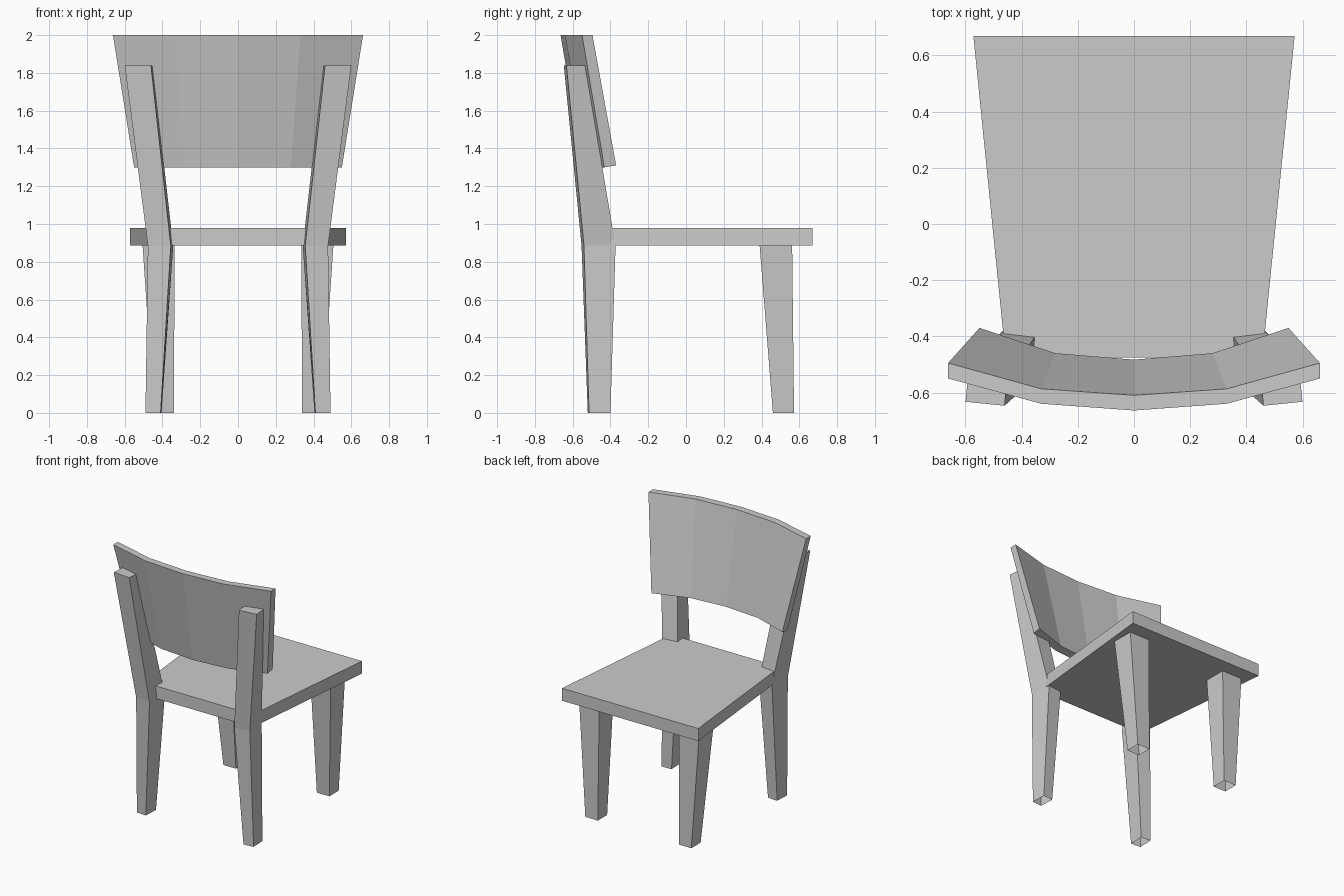
import bpy
import bmesh

if "Cube" in bpy.data.objects:
    bpy.data.objects.remove(bpy.data.objects["Cube"])


def loft(name, sections, cap_start=True, cap_end=True, mirror=False):
    """Skin matching closed cross-sections, optionally mirrored across x."""
    bm = bmesh.new()
    rings = [[bm.verts.new(p) for p in s] for s in sections]
    n = len(rings[0])
    for a, b in zip(rings, rings[1:]):
        for i in range(n):
            j = (i + 1) % n
            bm.faces.new((a[i], a[j], b[j], b[i]))
    if cap_start:
        bm.faces.new(rings[0][::-1])
    if cap_end:
        bm.faces.new(rings[-1])
    bmesh.ops.recalc_face_normals(bm, faces=bm.faces[:])
    mesh = bpy.data.meshes.new(name)
    bm.to_mesh(mesh)
    bm.free()
    obj = bpy.data.objects.new(name, mesh)
    bpy.context.collection.objects.link(obj)
    if mirror:
        mod = obj.modifiers.new("mirror", 'MIRROR')
        mod.use_axis = (True, False, False)
        mod.use_mirror_merge = False
    return obj


def at_height(points, z):
    return [(x, y, z) for x, y in points]


# Seat: tapered board, wider away from the backrest
seat = [(-0.457, -0.475), (0.457, -0.475), (0.572, 0.67), (-0.572, 0.67)]
loft("seat", [at_height(seat, 0.885), at_height(seat, 0.98)])

# Front legs: tapering, open at the ends
leg_foot = [(0.34, 0.46), (0.445, 0.46), (0.445, 0.572), (0.34, 0.572)]
leg_top = [(0.335, 0.39), (0.505, 0.39), (0.505, 0.562), (0.335, 0.562)]
loft("front_legs", [at_height(leg_foot, 0), at_height(leg_top, 0.885)],
     cap_start=False, cap_end=False, mirror=True)

# Rear legs: bent at seat height and running up as backrest posts
foot = [(0.49, -0.513), (0.41, -0.52), (0.405, -0.405), (0.485, -0.40)]
bend = [(0.477, -0.54), (0.356, -0.553), (0.343, -0.387), (0.460, -0.373)]
post = [(0.60, -0.633), (0.461, -0.647), (0.452, -0.547), (0.59, -0.535)]
loft("rear_legs_and_posts",
     [at_height(foot, 0), at_height(bend, 0.885), at_height(post, 1.84)],
     cap_start=False, mirror=True)

# Backrest: curved reclining panel in four flat segments
# each half station: bottom x, top x, then the y of the four corners
half = [(0.0, 0.0, -0.545, -0.483, -0.610, -0.664),
        (0.28, 0.33, -0.520, -0.460, -0.587, -0.640),
        (0.55, 0.662, -0.432, -0.370, -0.495, -0.550)]
stations = [(-b, -t, *ys) for b, t, *ys in half[:0:-1]] + half
loft("backrest", [[(b, y0, 1.30), (b, y1, 1.31), (t, y2, 2.0), (t, y3, 2.0)]
                  for b, t, y0, y1, y2, y3 in stations])
